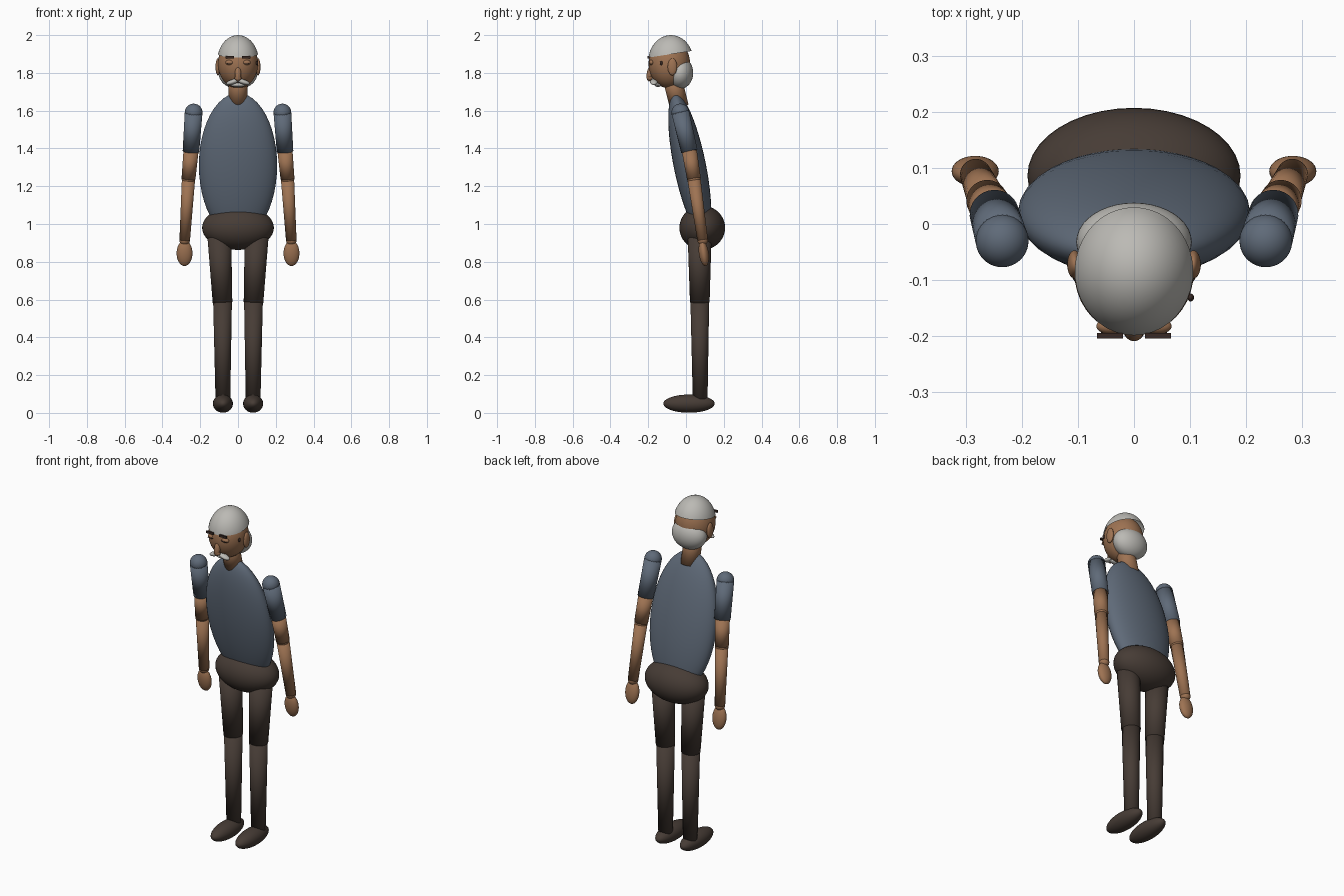
import bpy
import bmesh
from math import radians
from mathutils import Vector

cube = bpy.data.objects.get("Cube")
if cube:
    bpy.data.objects.remove(cube, do_unlink=True)


def material(name, rgb):
    m = bpy.data.materials.new(name)
    m.use_nodes = True
    color = (*rgb, 1)
    m.diffuse_color = color
    bsdf = m.node_tree.nodes["Principled BSDF"]
    bsdf.inputs["Base Color"].default_value = color
    bsdf.inputs["Roughness"].default_value = 0.8
    return m


skin = material("skin", (0.34, 0.17, 0.085))
shirt = material("slate shirt", (0.115, 0.145, 0.19))
trousers = material("dark trousers", (0.062, 0.045, 0.036))
hair = material("grey hair", (0.50, 0.49, 0.46))
dark = material("dark brown", (0.04, 0.022, 0.017))


def finish(name, mat):
    o = bpy.context.object
    o.name = name
    o.data.materials.append(mat)
    bpy.ops.object.shade_smooth()
    return o


def ball(name, mat, loc, radii, rot=(0, 0, 0)):
    bpy.ops.mesh.primitive_uv_sphere_add(
        segments=40, ring_count=24, radius=1, location=loc,
        rotation=[radians(a) for a in rot])
    bpy.context.object.scale = radii
    return finish(name, mat)


def limb(name, mat, start, end, r1, r2):
    a, b = Vector(start), Vector(end)
    d = b - a
    bpy.ops.mesh.primitive_cone_add(
        vertices=32, radius1=r1, radius2=r2, depth=d.length, location=(a + b) / 2)
    o = bpy.context.object
    o.rotation_euler = d.to_track_quat("Z", "Y").to_euler()
    return finish(name, mat)


def plate(name, mat, loc, size):
    bpy.ops.mesh.primitive_cube_add(size=1, location=loc)
    o = bpy.context.object
    o.scale = size
    o.name = name
    o.data.materials.append(mat)
    return o


# Body
ball("torso", shirt, (0, 0.02, 1.31), (0.207, 0.085, 0.39), (11.5, 0, 0))
ball("pelvis", trousers, (0, 0.086, 0.98), (0.19, 0.121, 0.117))
limb("neck", skin, (0, -0.035, 1.62), (0, -0.08, 1.80), 0.05, 0.05)

# Head with hair cap and back hair
ball("head", skin, (0, -0.088, 1.848), (0.106, 0.110, 0.130))
cap = ball("hair_cap", hair, (0, -0.08, 1.86), (0.110, 0.120, 0.140))
bm = bmesh.new()
bm.from_mesh(cap.data)
bmesh.ops.bisect_plane(bm, geom=bm.verts[:] + bm.edges[:] + bm.faces[:],
                       plane_co=(0, 0, 0.28), plane_no=(0, -0.13, 1), clear_inner=True)
bm.to_mesh(cap.data)
bm.free()
ball("back_hair", hair, (0, -0.032, 1.80), (0.103, 0.07, 0.085))

# Face centre
ball("nose", skin, (0, -0.192, 1.795), (0.017, 0.016, 0.04), (-8, 0, 0))
ball("nose_tip", skin, (0, -0.192, 1.772), (0.018, 0.016, 0.014))
ball("lower_beard", hair, (0, -0.148, 1.737), (0.04, 0.018, 0.012))
ball("temple_mark", dark, (0.101, -0.131, 1.852), (0.006, 0.007, 0.012))

# Paired parts
for side, s in (("left", 1), ("right", -1)):
    ball(side + "_ear", skin, (s * 0.106, -0.072, 1.832), (0.013, 0.025, 0.045))
    ball(side + "_eyelid", skin, (s * 0.043, -0.182, 1.855), (0.024, 0.014, 0.014))
    plate(side + "_eye_line", dark, (s * 0.043, -0.194, 1.851), (0.032, 0.006, 0.004))
    plate(side + "_eyebrow", dark, (s * 0.043, -0.199, 1.883), (0.046, 0.0099, 0.012))
    ball(side + "_moustache", hair, (s * 0.029, -0.17, 1.752),
         (0.035, 0.020, 0.013), (0, s * 18, 0))

    # Arm
    shoulder = (s * 0.235, -0.03, 1.59)
    cuff = (s * 0.249, 0.018, 1.385)
    elbow = (s * 0.262, 0.042, 1.24)
    wrist = (s * 0.282, 0.088, 0.915)
    ball(side + "_shoulder", shirt, shoulder, (0.047, 0.047, 0.047))
    limb(side + "_sleeve", shirt, shoulder, cuff, 0.047, 0.044)
    limb(side + "_upper_arm", skin, cuff, elbow, 0.040, 0.037)
    ball(side + "_elbow", skin, elbow, (0.036, 0.036, 0.036))
    limb(side + "_forearm", skin, elbow, wrist, 0.035, 0.028)
    ball(side + "_wrist", skin, wrist, (0.028, 0.028, 0.028))
    ball(side + "_hand", skin, (s * 0.283, 0.094, 0.845), (0.042, 0.026, 0.068), (8, 0, 0))

    # Leg
    hip = (s * 0.1, 0.072, 0.96)
    knee = (s * 0.082, 0.073, 0.585)
    ankle = (s * 0.08, 0.075, 0.07)
    limb(side + "_thigh", trousers, hip, knee, 0.064, 0.052)
    limb(side + "_shin", trousers, (s * 0.082, 0.073, 0.61), ankle, 0.050, 0.039)
    ball(side + "_shoe", trousers, (s * 0.08, 0.016, 0.049), (0.053, 0.136, 0.048))
